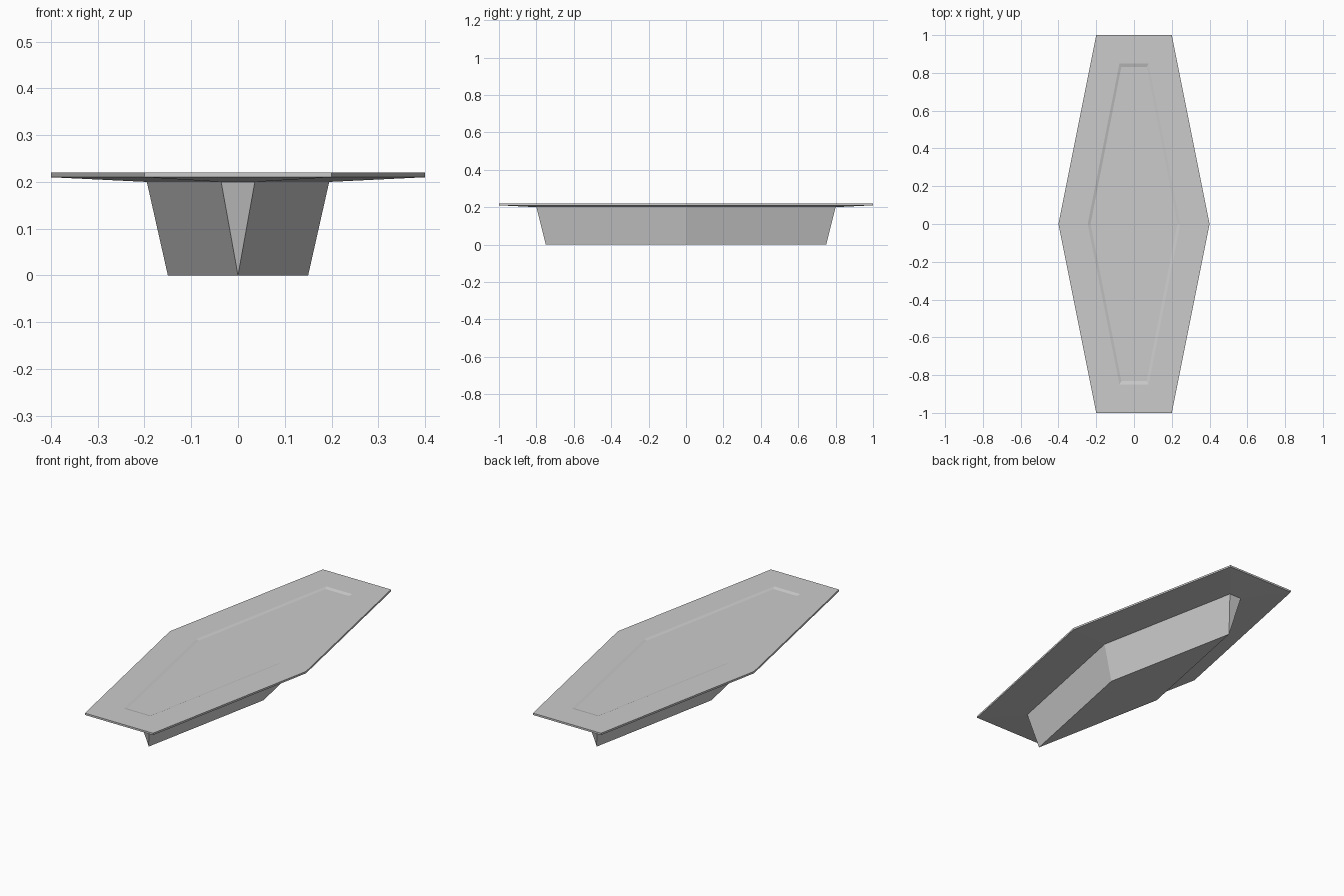
import bpy, bmesh

if "Cube" in bpy.data.objects:
    bpy.data.objects.remove(bpy.data.objects["Cube"])


def hexagon(bm, mid_x, end_x, end_y, z):
    """Elongated hexagon ring; a zero end width collapses to a diamond."""
    pts = [(mid_x, 0), (end_x, end_y), (-end_x, end_y),
           (-mid_x, 0), (-end_x, -end_y), (end_x, -end_y)]
    return [bm.verts.new((x, y, z)) for x, y in pts]


def loft(name, sections):
    """Closed flat-faced solid through a stack of hexagons."""
    bm = bmesh.new()
    rings = [hexagon(bm, *s) for s in sections]
    for a, b in zip(rings, rings[1:]):
        for i in range(6):
            j = (i + 1) % 6
            bm.faces.new((a[i], a[j], b[j], b[i]))
    bm.faces.new(rings[0][::-1])
    bm.faces.new(rings[-1])
    bmesh.ops.remove_doubles(bm, verts=bm.verts[:], dist=1e-5)
    bmesh.ops.recalc_face_normals(bm, faces=bm.faces[:])
    mesh = bpy.data.meshes.new(name)
    bm.to_mesh(mesh)
    bm.free()
    obj = bpy.data.objects.new(name, mesh)
    bpy.context.collection.objects.link(obj)
    return obj


# One solid: diamond foot, flared walls, thin rim, shallow recess on top
loft("hexagonal_dish", [
    (0.15, 0.0, 0.75, 0.0),       # foot
    (0.195, 0.036, 0.80, 0.20),   # top of the walls
    (0.40, 0.20, 1.0, 0.21),      # rim lower edge
    (0.40, 0.20, 1.0, 0.22),      # rim upper edge
    (0.245, 0.077, 0.85, 0.22),   # recess lip
    (0.23, 0.067, 0.832, 0.215),  # recess floor
])
